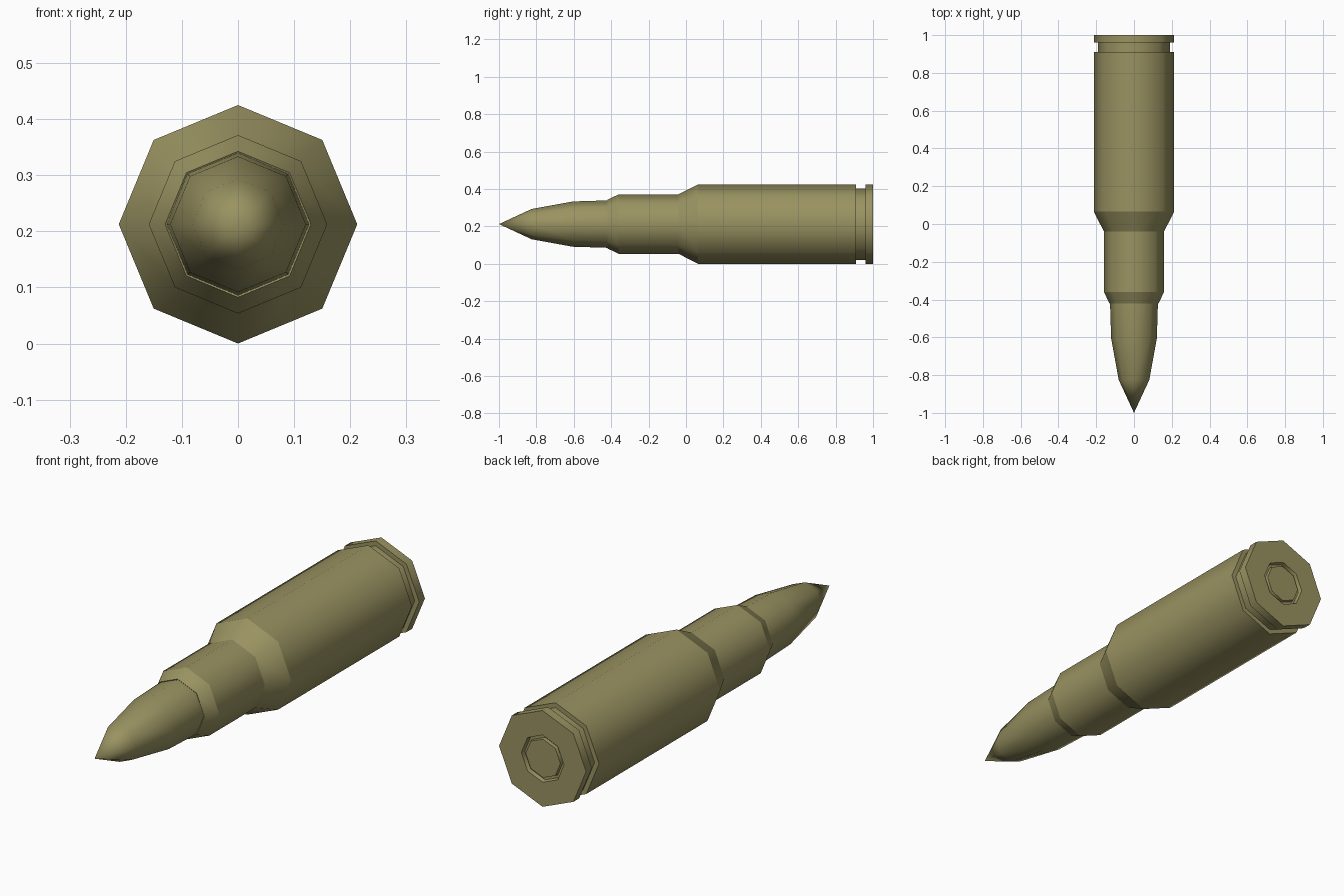
import bpy, bmesh, math

if "Cube" in bpy.data.objects:
    bpy.data.objects.remove(bpy.data.objects["Cube"])

SIDES = 8
R = 0.2125          # body radius, also height of the axis

olive = bpy.data.materials.new("olive_brass")
olive.diffuse_color = (0.32, 0.29, 0.12, 1)
olive.use_nodes = True
olive.node_tree.nodes["Principled BSDF"].inputs["Base Color"].default_value = olive.diffuse_color


def lathe(name, profile, sharp_rings=True):
    """Turn (y, radius) points around the long axis; radius 0 makes a point."""
    bm = bmesh.new()
    rings = []
    for y, r in profile:
        if r == 0:
            rings.append([bm.verts.new((0, y, R))] * SIDES)
        else:
            rings.append([bm.verts.new((r * math.sin(i * math.tau / SIDES), y,
                                        R + r * math.cos(i * math.tau / SIDES)))
                          for i in range(SIDES)])
    for a, b in zip(rings, rings[1:]):
        for i in range(SIDES):
            j = (i + 1) % SIDES
            quad = [a[i], a[j], b[j], b[i]]
            bm.faces.new(list(dict.fromkeys(quad)))
    # close the open end
    if profile[-1][1] > 0:
        bm.faces.new(rings[-1])
    bmesh.ops.recalc_face_normals(bm, faces=bm.faces)
    # smooth around the axis, crisp at every change of profile
    for f in bm.faces:
        f.smooth = True
    for e in bm.edges:
        around = abs(e.verts[0].co.y - e.verts[1].co.y) < 1e-5
        e.smooth = not (around and sharp_rings)
    mesh = bpy.data.meshes.new(name)
    bm.to_mesh(mesh)
    bm.free()
    mesh.materials.append(olive)
    obj = bpy.data.objects.new(name, mesh)
    bpy.context.collection.objects.link(obj)
    return obj


# pointed projectile, seated in the case mouth
lathe("projectile", [(-1, 0), (-0.825, 0.081), (-0.605, 0.121),
                     (-0.41, 0.127), (-0.38, 0.127)], False)

# case: mouth, neck, shoulder, body, extractor groove, rim, primer pocket
lathe("case", [(-0.40, 0.10), (-0.42, 0.130), (-0.36, 0.159), (-0.04, 0.159),
               (0.065, R), (0.91, R), (0.91, 0.191), (0.96, 0.191),
               (0.96, R), (1.0, R), (1.0, 0.104), (0.982, 0.100)])

# primer set in the pocket
lathe("primer", [(0.975, 0), (0.975, 0.088), (0.997, 0.085)])
